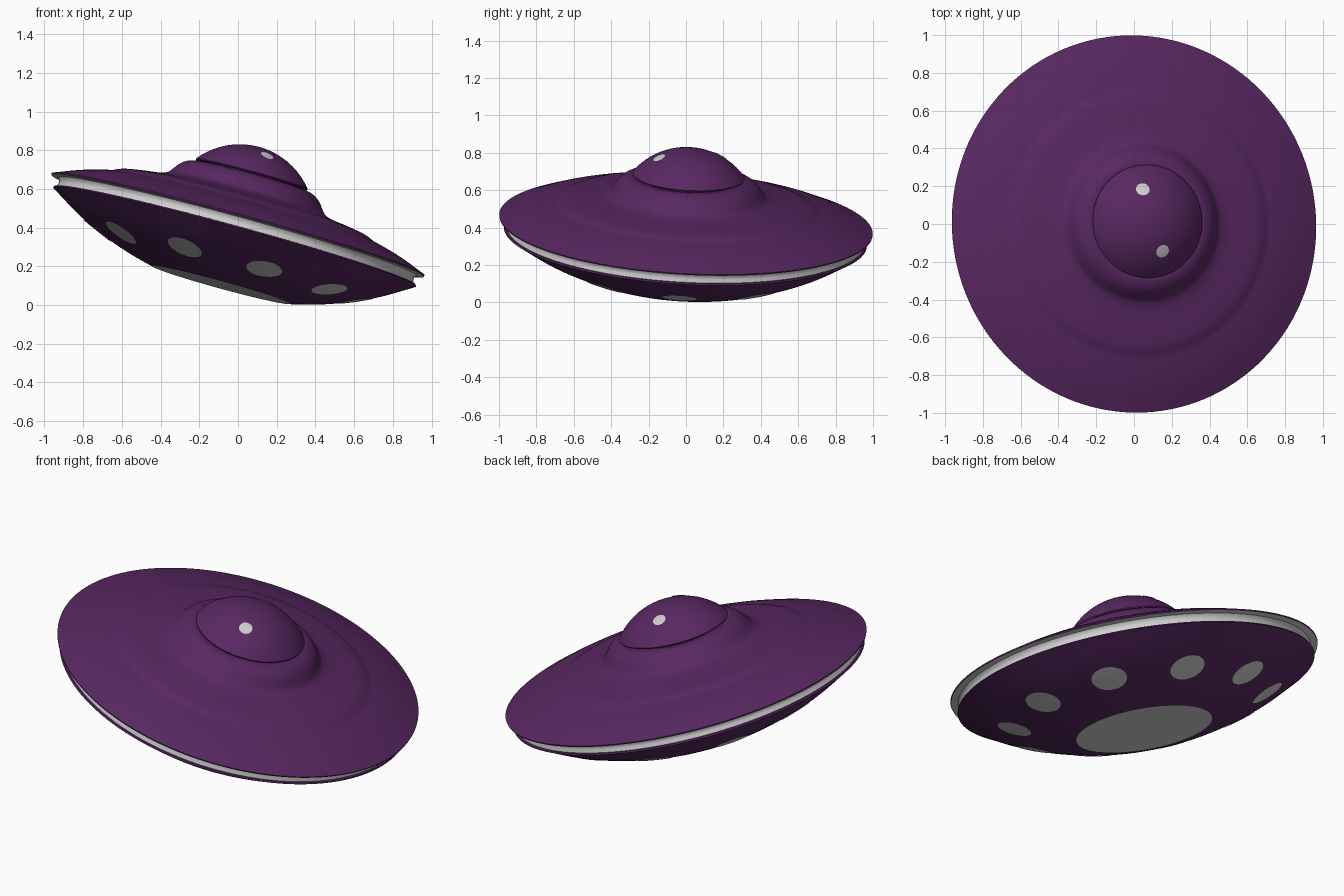
import bpy, bmesh, math
from mathutils import Vector, Matrix

if "Cube" in bpy.data.objects:
    bpy.data.objects.remove(bpy.data.objects["Cube"])

# Whole craft is tilted: local z axis leans to +x and slightly to +y
AXIS = Vector((0.2735, 0.055, 1)).normalized()
TILT = Matrix.Translation((0, 0, 0.417)) @ \
    Vector((0, 0, 1)).rotation_difference(AXIS).to_matrix().to_4x4()
SEG = 128


def material(name, rgb):
    m = bpy.data.materials.new(name)
    m.diffuse_color = (*rgb, 1)
    m.use_nodes = True
    m.node_tree.nodes["Principled BSDF"].inputs["Base Color"].default_value = m.diffuse_color
    return m


purple = material("deep purple", (0.100, 0.021, 0.122))
grey = material("pale grey", (0.62, 0.62, 0.62))


def smooth_curve(pts, steps=4):
    """Catmull-Rom curve through (radius, height) points."""
    p = [Vector(q) for q in pts]
    p = [2 * p[0] - p[1]] + p + [2 * p[-1] - p[-2]]
    out = []
    for a, b, c, d in zip(p, p[1:], p[2:], p[3:]):
        for i in range(steps):
            t = i / steps
            out.append(0.5 * (2 * b + (c - a) * t + (2 * a - 5 * b + 4 * c - d) * t * t
                              + (3 * b - a - 3 * c + d) * t ** 3))
    return out + [p[-2]]


def finish(bm, name, mat):
    bmesh.ops.recalc_face_normals(bm, faces=bm.faces)
    me = bpy.data.meshes.new(name)
    bm.to_mesh(me)
    bm.free()
    me.materials.append(mat)
    ob = bpy.data.objects.new(name, me)
    bpy.context.collection.objects.link(ob)
    ob.matrix_world = TILT
    bpy.context.view_layer.objects.active = ob
    ob.select_set(True)
    bpy.ops.object.shade_smooth_by_angle(angle=math.radians(35))
    ob.select_set(False)
    return ob


def lathe(name, profile, mat):
    bm = bmesh.new()
    rings = []
    for r, h in profile:
        if r < 1e-4:
            rings.append([bm.verts.new((0, 0, h))] * SEG)
        else:
            rings.append([bm.verts.new((r * math.cos(a), r * math.sin(a), h))
                          for a in (2 * math.pi * i / SEG for i in range(SEG))])
    for lo, hi in zip(rings, rings[1:]):
        for i in range(SEG):
            j = (i + 1) % SEG
            bm.faces.new(list(dict.fromkeys((lo[i], lo[j], hi[j], hi[i]))))
    return finish(bm, name, mat)


def height_at(profile, r):
    for (r0, h0), (r1, h1) in zip(profile, profile[1:]):
        if min(r0, r1) <= r <= max(r0, r1) and r0 != r1:
            return h0 + (h1 - h0) * (r - r0) / (r1 - r0)
    return profile[-1][1]


def round_plate(name, profile, radius, degrees, size, lift, slope):
    """Thin round patch that hugs a lathed surface."""
    a0 = math.radians(degrees)
    out = Vector((math.cos(a0), math.sin(a0)))
    side = Vector((-out.y, out.x))
    bm = bmesh.new()

    def point(s, t):
        q = out * (radius + s * math.cos(slope)) + side * t
        return bm.verts.new((q.x, q.y, height_at(profile, q.length) + lift))
    n, loops = 32, 5
    prev = [point(0, 0)] * n
    for k in range(1, loops + 1):
        d = size * k / loops
        ring = [point(d * math.cos(2 * math.pi * i / n), d * math.sin(2 * math.pi * i / n))
                for i in range(n)]
        for i in range(n):
            j = (i + 1) % n
            bm.faces.new(list(dict.fromkeys((prev[i], ring[i], ring[j], prev[j]))))
        prev = ring
    ob = finish(bm, name, mat=grey)
    # make sure the patch faces away from the hull
    if ob.data.polygons[0].normal.z * lift < 0:
        ob.data.flip_normals()
    return ob


# Upper hull with the raised collar under the dome
upper = smooth_curve([(0.27, 0.25), (0.31, 0.256), (0.346, 0.244), (0.375, 0.222),
                      (0.40, 0.19), (0.425, 0.163), (0.479, 0.145), (0.58, 0.13),
                      (0.66, 0.115), (0.71, 0.094), (0.76, 0.082), (0.87, 0.05), (1.0, 0.0)])
lathe("upper_hull", [Vector((0, 0.25))] + upper + [Vector((0.998, -0.007))], purple)

# Pale band between the two hull halves, including the rim underside
lathe("rim_band", [(0.998, -0.007), (0.960, -0.012), (0.951, -0.025), (0.950, -0.042),
                   (0.957, -0.055), (0.958, -0.066)], grey)

# Lower hull and flat belly disc
lower = smooth_curve([(0.972, -0.067), (0.80, -0.170), (0.63, -0.246),
                      (0.50, -0.291), (0.37, -0.325)])
lathe("lower_hull", [Vector((0.94, -0.058)), Vector((0.968, -0.060))] + lower, purple)
lathe("belly_disc", [(0.37, -0.325), (0.2, -0.326), (0, -0.326)], grey)

# Dome: spherical cap with a small overhanging lip
R, BASE = 0.383, 0.032
dome = [Vector((R * math.sin(a), BASE + R * math.cos(a)))
        for a in (math.asin(0.30 / R) * i / 20 for i in range(21))]
lathe("dome", dome + [Vector((0.298, 0.264)), Vector((0.265, 0.262)),
                      Vector((0.262, 0.245))], purple)

# Ten lights around the belly
for k in range(10):
    round_plate(f"belly_light_{k + 1}", lower, 0.69, 36 * k - 1.5, 0.096, -0.004,
                math.atan(0.45))

# Two small opposite windows on the dome
for k in range(2):
    round_plate(f"dome_window_{k + 1}", dome, 0.172, -72 + 180 * k, 0.036, 0.004,
                math.asin(0.172 / R))
